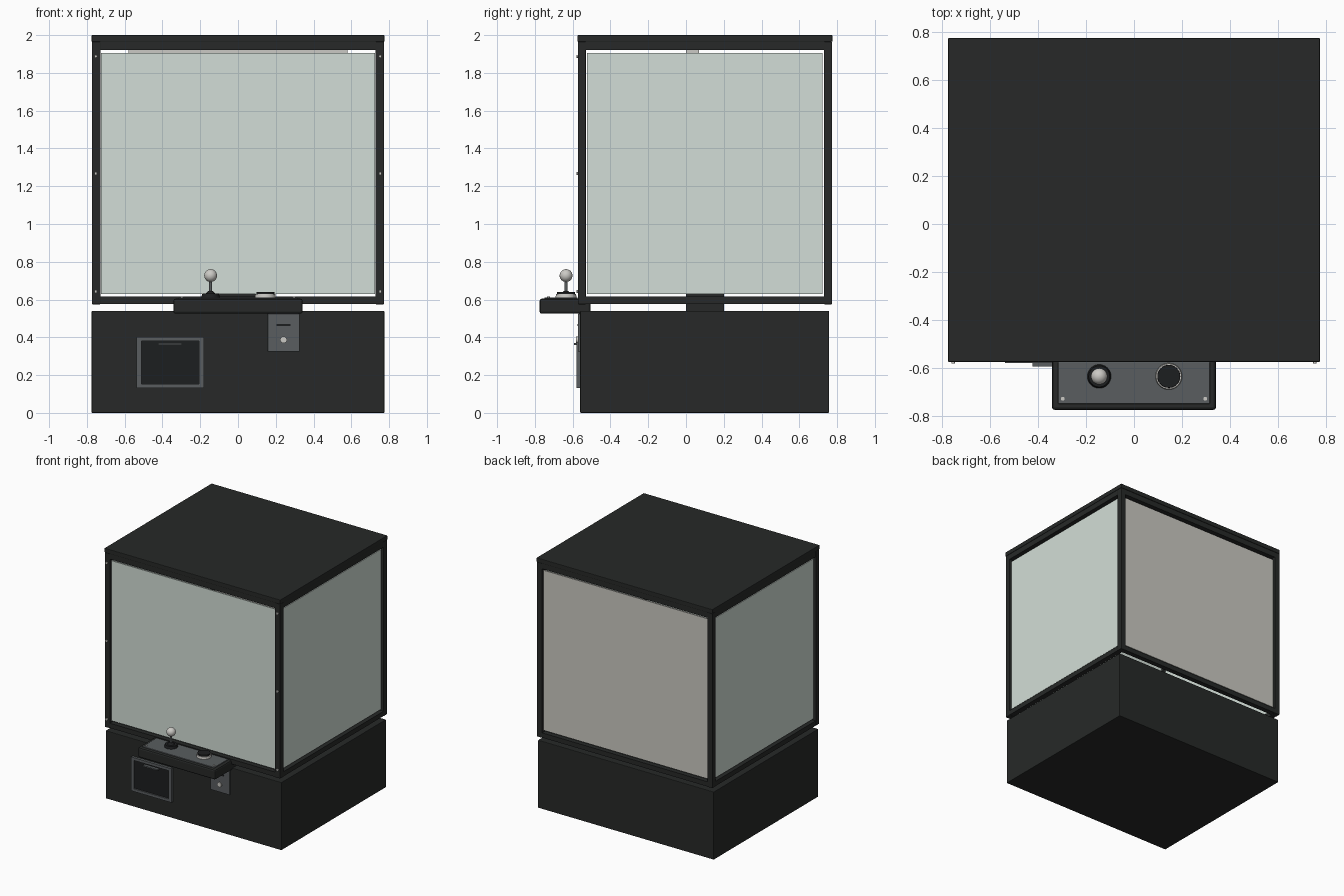
import bpy
from math import radians

if "Cube" in bpy.data.objects:
    bpy.data.objects.remove(bpy.data.objects["Cube"])


def mat(name, r, g, b):
    m = bpy.data.materials.new(name)
    m.diffuse_color = (r, g, b, 1)
    m.use_nodes = True
    m.node_tree.nodes["Principled BSDF"].inputs["Base Color"].default_value = m.diffuse_color
    return m


BLACK = mat("black_paint", 0.02, 0.022, 0.021)
DARK = mat("dark_plastic", 0.012, 0.013, 0.014)
GREY = mat("grey_metal", 0.10, 0.11, 0.115)
GLASS = mat("pale_glass", 0.65, 0.73, 0.68)
BACK = mat("back_board", 0.60, 0.59, 0.54)
LIGHT = mat("pale_metal", 0.6, 0.59, 0.56)


def box(name, x, y, z, m, bevel=0.0):
    """Box from (min, max) pairs."""
    bpy.ops.mesh.primitive_cube_add(size=1, location=[sum(p) / 2 for p in (x, y, z)])
    o = bpy.context.object
    o.name = name
    o.scale = [p[1] - p[0] for p in (x, y, z)]
    bpy.ops.object.transform_apply(location=False, rotation=False, scale=True)
    o.data.materials.append(m)
    if bevel:
        b = o.modifiers.new("bevel", "BEVEL")
        b.width, b.segments = bevel, 2
    return o


def disc(name, loc, r, h, m, front=False, verts=32, r2=None):
    """Cylinder or cone frustum, upright or facing the front."""
    rot = (radians(90), 0, 0) if front else (0, 0, 0)
    bpy.ops.mesh.primitive_cone_add(vertices=verts, radius1=r, radius2=r if r2 is None else r2,
                                    depth=h, location=loc, rotation=rot)
    o = bpy.context.object
    o.name = name
    o.data.materials.append(m)
    bpy.ops.object.shade_smooth_by_angle()
    return o


# Base cabinet and roof
box("base_cabinet", (-.775, .775), (-.56, .757), (0, .54), BLACK, .004)
box("roof", (-.775, .775), (-.575, .775), (1.965, 2), BLACK, .004)

# Corner posts with front screws
for sx in (-1, 1):
    side = "left" if sx < 0 else "right"
    x = sorted((sx * .728, sx * .773))
    for end, y in (("front", (-.573, -.53)), ("back", (.73, .773))):
        box(f"{side}_{end}_post", x, y, (.575, 1.965), BLACK, .003)
    for z in (.642, 1.267, 1.888):
        disc(f"{side}_post_screw", (sx * .753, -.576, z), .008, .01, LIGHT, True, 12)

# Horizontal frame rails and panels
for level, z in (("lower", (.577, .615)), ("upper", (1.922, 1.965))):
    for end, y in (("front", (-.571, -.532)), ("back", (.732, .771))):
        box(f"{level}_{end}_rail", (-.73, .73), y, z, BLACK)
    for side, x in (("left", (-.772, -.732)), ("right", (.732, .772))):
        box(f"{level}_{side}_rail", x, (-.532, .732), z, BLACK)
GZ = (.63, 1.905)
box("front_glass", (-.726, .726), (-.556, -.546), GZ, GLASS)
box("back_panel", (-.726, .726), (.746, .756), GZ, BACK)
box("left_glass", (-.757, -.747), (-.525, .722), GZ, GLASS)
box("right_glass", (.747, .757), (-.525, .722), GZ, GLASS)

# Inside: centre pedestal and overhead beam
box("centre_pedestal", (-.1, .1), (0, .2), (.54, .635), BLACK)
box("overhead_beam", (-.58, .58), (0, .07), (1.89, 1.965), LIGHT)

# Control shelf
box("control_shelf", (-.342, .342), (-.775, -.505), (.525, .605), BLACK, .012)
box("control_plate", (-.316, .316), (-.75, -.575), (.6, .611), GREY, .003)
for x in (-.297, .297):
    disc("plate_screw", (x, -.728, .613), .008, .008, LIGHT, verts=12)

# Joystick
JX, JY = -.145, -.635
disc("joystick_base", (JX, JY, .62), .05, .022, DARK, r2=.044)
disc("joystick_boot", (JX, JY, .637), .028, .016, DARK, r2=.012)
disc("joystick_shaft", (JX, JY, .67), .008, .09, GREY, verts=16)
bpy.ops.mesh.primitive_uv_sphere_add(segments=32, ring_count=16, radius=.034,
                                     location=(JX, JY, .727))
ball = bpy.context.object
ball.name = "joystick_ball"
ball.data.materials.append(LIGHT)
bpy.ops.object.shade_smooth_by_angle()

# Push button
disc("button_ring", (.145, JY, .618), .056, .022, LIGHT, r2=.053)
disc("button_cap", (.145, JY, .627), .049, .026, DARK, r2=.047)

# Prize door: four frame bars, flap and handle
for n, x, z in (("left", (-.537, -.512), (.132, .402)), ("right", (-.206, -.181), (.132, .402)),
                ("bottom", (-.512, -.206), (.132, .154)), ("top", (-.512, -.206), (.38, .402))):
    box(f"prize_door_{n}_bar", x, (-.58, -.555), z, GREY)
box("prize_door_flap", (-.512, -.206), (-.57, -.555), (.154, .38), DARK)
box("prize_door_handle", (-.424, -.296), (-.593, -.565), (.36, .37), GREY)

# Coin plate
box("coin_plate", (.157, .326), (-.573, -.555), (.325, .525), GREY, .003)
box("coin_slot", (.205, .278), (-.575, -.57), (.46, .47), DARK)
disc("coin_return_button", (.241, -.576, .387), .018, .012, LIGHT, True, 24)
